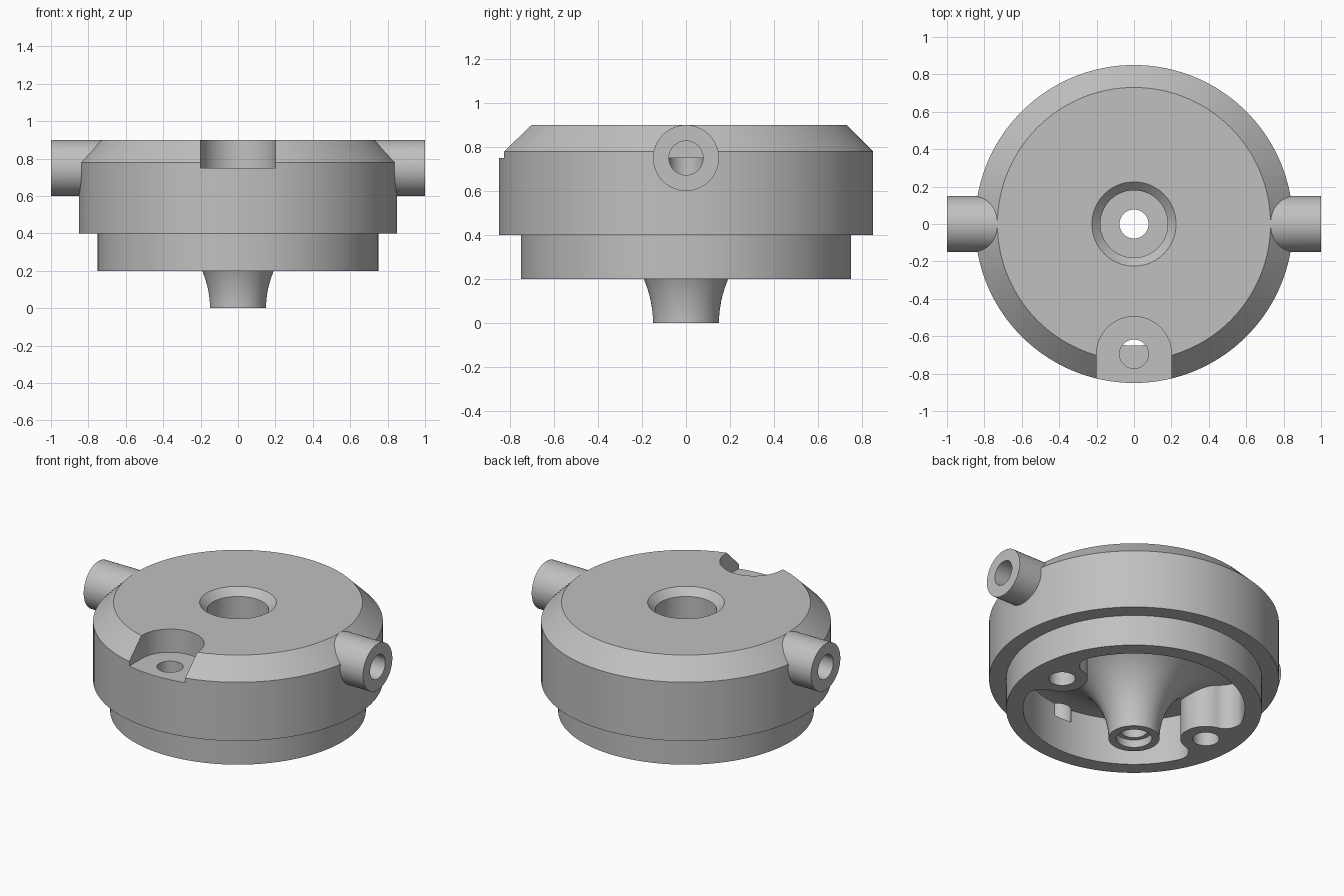
import bpy, bmesh, math
from mathutils import Matrix, Vector

cube = bpy.data.objects.get("Cube")
if cube:
    bpy.data.objects.remove(cube)

metal = bpy.data.materials.new("light_grey")
metal.use_nodes = True
GREY = (0.53, 0.53, 0.53, 1)
metal.diffuse_color = GREY
metal.node_tree.nodes["Principled BSDF"].inputs["Base Color"].default_value = GREY

BORE = 0.0775      # radius of every small passage
PORT_X = 0.55      # distance of the vertical ports from the axis
WALL = 0.65        # radius of the underside cavity
HUB = 0.15         # radius of the hub tip, bosses and pipes


def finish(name, bm):
    bmesh.ops.recalc_face_normals(bm, faces=bm.faces)
    mesh = bpy.data.meshes.new(name)
    bm.to_mesh(mesh)
    bm.free()
    mesh.materials.append(metal)
    obj = bpy.data.objects.new(name, mesh)
    bpy.context.collection.objects.link(obj)
    return obj


def revolve(name, profile, steps=128):
    """Spin a closed (radius, height) profile about the z axis."""
    bm = bmesh.new()
    rings = []
    for i in range(steps):
        a = math.tau * i / steps
        rings.append([bm.verts.new((r * math.cos(a), r * math.sin(a), z)) for r, z in profile])
    n = len(profile)
    for i in range(steps):
        p, q = rings[i], rings[(i + 1) % steps]
        for j in range(n):
            k = (j + 1) % n
            bm.faces.new((p[j], q[j], q[k], p[k]))
    return finish(name, bm)


def rod(name, start, end, radius, steps=48):
    """Cylinder between two points, turned half a facet."""
    start, end = Vector(start), Vector(end)
    axis = end - start
    turn = axis.to_track_quat("Z", "Y").to_matrix().to_4x4()
    place = Matrix.Translation((start + end) / 2) @ turn @ Matrix.Rotation(math.pi / steps, 4, "Z")
    bm = bmesh.new()
    bmesh.ops.create_cone(bm, cap_ends=True, segments=steps, radius1=radius,
                          radius2=radius, depth=axis.length, matrix=place)
    return finish(name, bm)


def prism(name, outline, z0, z1):
    bm = bmesh.new()
    face = bm.faces.new([bm.verts.new((x, y, z0)) for x, y in outline])
    top = bmesh.ops.extrude_face_region(bm, geom=[face])["geom"]
    bmesh.ops.translate(bm, vec=(0, 0, z1 - z0),
                        verts=[v for v in top if isinstance(v, bmesh.types.BMVert)])
    return finish(name, bm)


def arc(cx, cy, r, a0, a1, steps=12):
    return [(cx + r * math.cos(a0 + (a1 - a0) * i / steps),
             cy + r * math.sin(a0 + (a1 - a0) * i / steps)) for i in range(steps + 1)]


def combine(target, tool, operation):
    """Apply a boolean and discard the tool."""
    mod = target.modifiers.new(operation.lower(), "BOOLEAN")
    mod.operation = operation
    mod.solver = "EXACT"
    mod.object = tool
    bpy.context.view_layer.objects.active = target
    bpy.ops.object.modifier_apply(modifier=mod.name)
    bpy.data.objects.remove(tool)


# Turned body: stepped outside, flared hub in the cavity, stepped centre bore
flare = arc(WALL, 0, WALL - HUB, math.pi, math.pi / 2, 24)
body = revolve("housing_body", flare + [
    (WALL, 0.2), (0.75, 0.2), (0.75, 0.4), (0.85, 0.4), (0.85, 0.78), (0.73, 0.9),
    (0.225, 0.9), (0.18, 0.855), (0.18, 0.45), (BORE, 0.45), (BORE, 0.05),
    (0.105, 0.05), (0.105, 0)])

# Boss outline: round nose blended into the cavity wall with fillets
fil = 0.1
turn = math.acos(1 - (HUB + fil) ** 2 / (2 * PORT_X ** 2))
fx, fy = (WALL - fil) * math.cos(turn), (WALL - fil) * math.sin(turn)
lean = math.atan2(fy, fx - PORT_X)
upper = arc(fx, fy, fil, turn, lean - math.pi)
nose = arc(PORT_X, 0, HUB, lean, math.tau - lean, 24)
lower = [(x, -y) for x, y in reversed(upper)]
back = arc(0, 0, WALL + 0.04, -turn, turn)
outline = upper + nose[1:-1] + lower + back

for side in (1, -1):
    shape = [(side * x, y) for x, y in outline]
    combine(body, prism("port_boss", shape, 0.2, 0.6), "UNION")
    combine(body, rod("side_pipe", (side * 0.68, 0, 0.75), (side, 0, 0.75), HUB, 64), "UNION")

# Passages from the pipe ends to the underside ports
for side in (1, -1):
    combine(body, rod("port_bore", (side * PORT_X, 0, 0.1), (side * PORT_X, 0, 0.75), BORE), "DIFFERENCE")
    combine(body, rod("pipe_bore", (side * PORT_X, 0, 0.75), (side * 1.1, 0, 0.75), BORE), "DIFFERENCE")

# Round-ended front pocket and its screw hole
pocket = arc(0, -0.695, 0.2, 0, math.pi, 32) + [(-0.2, -1), (0.2, -1)]
combine(body, prism("front_pocket", pocket, 0.75, 1), "DIFFERENCE")
combine(body, rod("screw_hole", (0, -0.695, 0.42), (0, -0.695, 0.8), BORE), "DIFFERENCE")

bpy.ops.object.select_all(action="DESELECT")
body.select_set(True)
bpy.context.view_layer.objects.active = body
bpy.ops.object.shade_smooth_by_angle(angle=math.radians(30))
